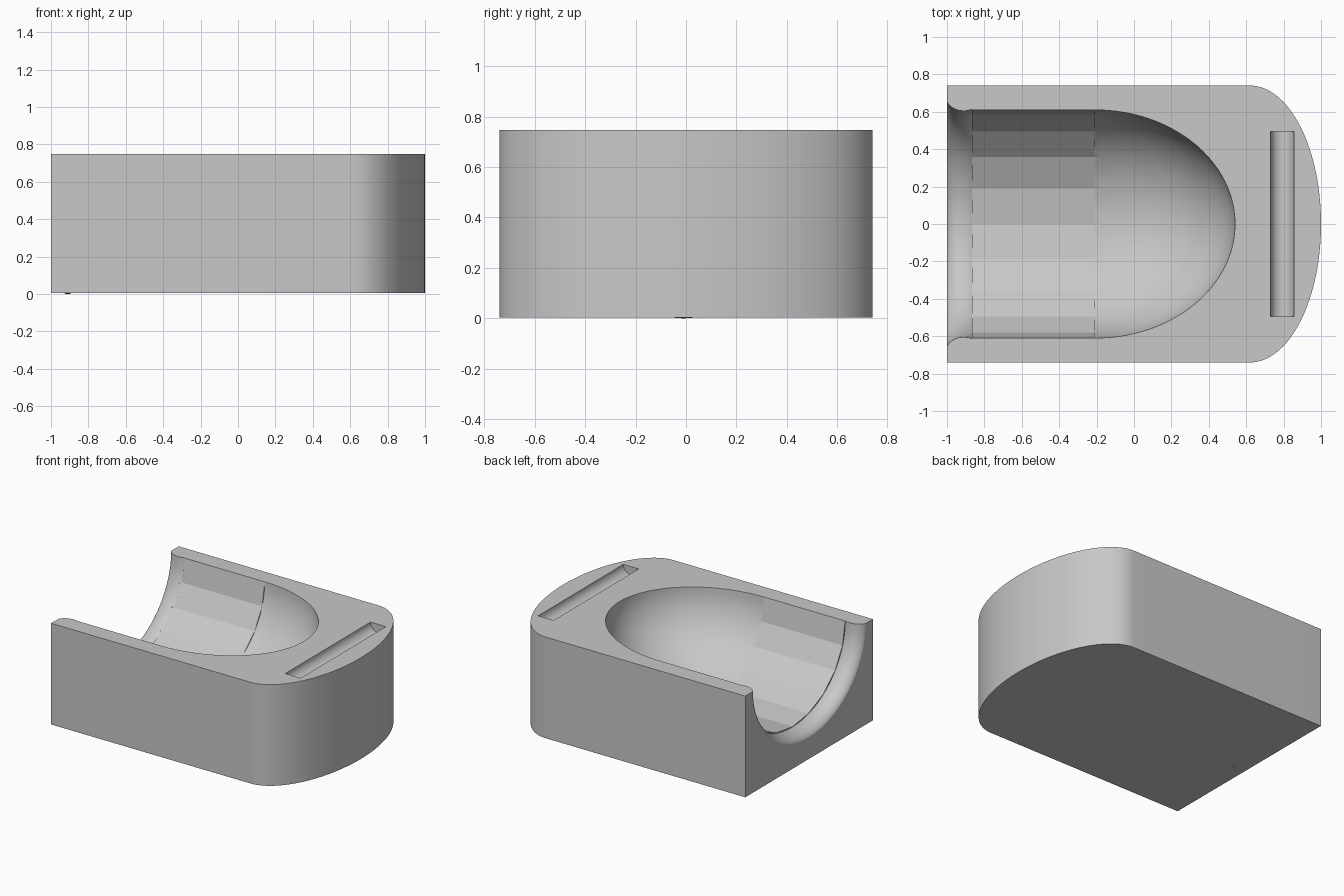
import bpy, bmesh
from math import sin, cos, pi, sqrt

if "Cube" in bpy.data.objects:
    bpy.data.objects.remove(bpy.data.objects["Cube"])

TOP, BASE = 0.747, 0.004
HALF = 0.74        # half width of the block
BORE = 0.61        # half width of the trough and bowl
FLATTEN = 0.89     # depth of the trough relative to its half width

grey = bpy.data.materials.new("light grey")
grey.use_nodes = True
colour = (0.58, 0.58, 0.58, 1)
grey.diffuse_color = colour
grey.node_tree.nodes["Principled BSDF"].inputs["Base Color"].default_value = colour


def make(name, bm):
    bmesh.ops.recalc_face_normals(bm, faces=bm.faces)
    mesh = bpy.data.meshes.new(name)
    bm.to_mesh(mesh)
    bm.free()
    mesh.materials.append(grey)
    ob = bpy.data.objects.new(name, mesh)
    bpy.context.collection.objects.link(ob)
    return ob


def prism(name, outline, offset):
    """Closed outline of 3D points, extruded by an offset."""
    bm = bmesh.new()
    face = bm.faces.new([bm.verts.new(p) for p in outline])
    extruded = bmesh.ops.extrude_face_region(bm, geom=[face])["geom"]
    bmesh.ops.translate(bm, vec=offset,
                        verts=[g for g in extruded if isinstance(g, bmesh.types.BMVert)])
    return make(name, bm)


def lathe(name, profile, sides):
    """Sweep (x, radius) points into flattened rings about the long axis at the top."""
    bm = bmesh.new()
    rings = []
    for x, r in profile:
        angles = [2 * pi * i / sides for i in range(sides)]
        rings.append([bm.verts.new((x, r * sin(a), TOP - FLATTEN * r * cos(a)))
                      for a in angles])
    for a, b in zip(rings, rings[1:]):
        for i in range(sides):
            j = (i + 1) % sides
            bm.faces.new((a[i], a[j], b[j], b[i]))
    bm.faces.new(rings[0])
    bm.faces.new(rings[-1])
    return make(name, bm)


# Block with a square end and a half-elliptical end
arc = [-pi / 2 + pi * i / 64 for i in range(65)]
outline = [(-1, HALF, BASE), (-1, -HALF, BASE)]
outline += [(0.62 + 0.38 * cos(a), HALF * sin(a), BASE) for a in arc]
block = prism("block", outline, (0, 0, TOP - BASE))

# Smooth bowl: half an ellipsoid
turns = [pi / 2 * i / 32 for i in range(32)] + [pi / 2 - 0.004]
bowl = lathe("bowl_cutter", [(-0.21 + 0.75 * sin(t), BORE * cos(t)) for t in turns], 80)

# Faceted trough
trough = lathe("trough_cutter", [(-0.88, BORE), (-0.2, BORE)], 20)

# Rounded lip at the open end
lip_xs = [-1.003 + 0.138 * i / 24 for i in range(25)]
lip = [(x, 0.678 - 0.073 * sqrt(1 - ((x + 0.91) / 0.095) ** 2)) for x in lip_xs]
lip_cutter = lathe("lip_cutter", [(-1.05, lip[0][1])] + lip, 64)

# Half-round slot near the curved end
slot_ring = [(0.7925 + 0.0625 * cos(2 * pi * i / 32), -0.495,
              TOP + 0.0625 * sin(2 * pi * i / 32)) for i in range(32)]
slot = prism("slot_cutter", slot_ring, (0, 0.99, 0))

for cutter in (trough, bowl, lip_cutter, slot):
    mod = block.modifiers.new(cutter.name, 'BOOLEAN')
    mod.operation = 'DIFFERENCE'
    mod.solver = 'EXACT'
    mod.object = cutter

# Bake the cuts, then drop the cutters
bpy.context.view_layer.update()
graph = bpy.context.evaluated_depsgraph_get()
cut_mesh = bpy.data.meshes.new_from_object(block.evaluated_get(graph))
block.modifiers.clear()
block.data = cut_mesh
block.data.materials.clear()
block.data.materials.append(grey)
for cutter in (trough, bowl, lip_cutter, slot):
    bpy.data.objects.remove(cutter)

# Tiny bump under the lip
bm = bmesh.new()
bmesh.ops.create_uvsphere(bm, u_segments=24, v_segments=12, radius=1)
bmesh.ops.scale(bm, vec=(0.018, 0.04, BASE), verts=bm.verts)
bmesh.ops.translate(bm, vec=(-0.91, -0.01, BASE), verts=bm.verts)
bump = make("underside_bump", bm)

# Smooth curves, crisp edges and trough facets
for ob in (block, bump):
    bpy.ops.object.select_all(action='DESELECT')
    ob.select_set(True)
    bpy.context.view_layer.objects.active = ob
    bpy.ops.object.shade_smooth_by_angle(angle=0.27)
